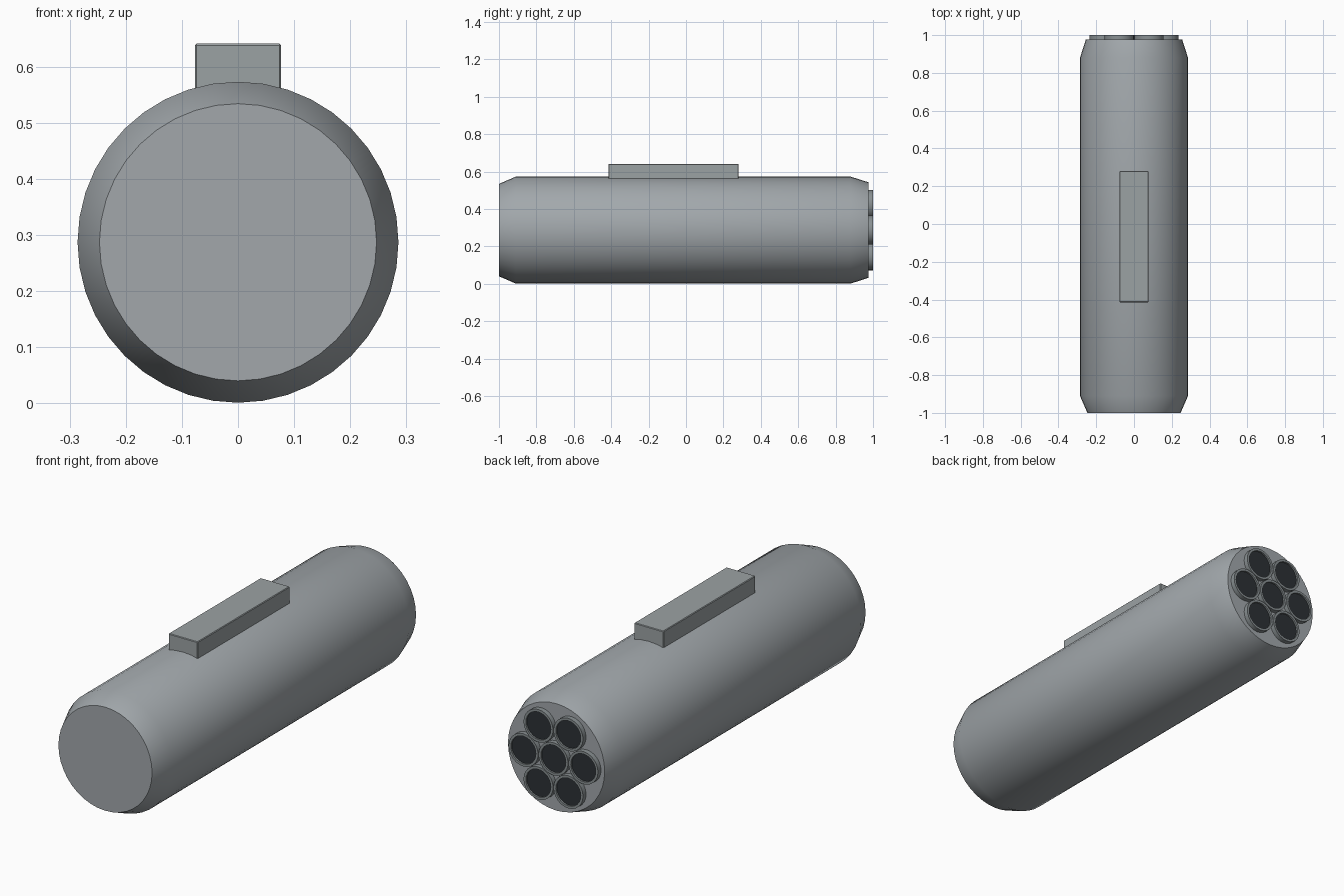
import bpy, bmesh, math

if "Cube" in bpy.data.objects:
    bpy.data.objects.remove(bpy.data.objects["Cube"])

CZ = 0.287  # height of the pod axis


def material(name, rgb):
    m = bpy.data.materials.new(name)
    m.diffuse_color = (*rgb, 1)
    m.use_nodes = True
    m.node_tree.nodes["Principled BSDF"].inputs["Base Color"].default_value = m.diffuse_color
    return m


def finish(name, bm, mat, angle=None):
    bmesh.ops.recalc_face_normals(bm, faces=bm.faces)
    me = bpy.data.meshes.new(name)
    bm.to_mesh(me)
    bm.free()
    ob = bpy.data.objects.new(name, me)
    bpy.context.collection.objects.link(ob)
    me.materials.append(mat)
    if angle:
        bpy.ops.object.select_all(action='DESELECT')
        ob.select_set(True)
        bpy.context.view_layer.objects.active = ob
        bpy.ops.object.shade_smooth_by_angle(angle=math.radians(angle))
    return ob


def lathe(name, profile, sides, mat, cx=0, cz=CZ):
    """Revolve (radius, y) rings about a lengthwise axis and cap both ends."""
    bm = bmesh.new()
    rings = []
    for r, y in profile:
        rings.append([bm.verts.new((cx + r * math.cos(2 * math.pi * i / sides), y,
                                    cz + r * math.sin(2 * math.pi * i / sides)))
                      for i in range(sides)])
    for a, b in zip(rings, rings[1:]):
        for i in range(sides):
            j = (i + 1) % sides
            bm.faces.new((a[i], a[j], b[j], b[i]))
    bm.faces.new(rings[0])
    bm.faces.new(rings[-1])
    return finish(name, bm, mat, 30)


body_mat = material("pod_grey", (0.36, 0.39, 0.41))
pylon_mat = material("pylon_grey", (0.33, 0.36, 0.37))
rim_mat = material("rim_grey", (0.25, 0.28, 0.29))
dark_mat = material("bore_dark", (0.025, 0.03, 0.035))

# Main pod with tapered ends
lathe("pod_body", [(0.247, -1), (0.286, -0.91), (0.286, 0.88), (0.255, 0.977)], 40, body_mat)

# Mounting block on top
bm = bmesh.new()
bmesh.ops.create_cube(bm, size=1)
for v in bm.verts:
    v.co = (v.co.x * 0.154, v.co.y * 0.695 - 0.067, v.co.z * 0.10 + 0.591)
block = finish("mounting_block", bm, pylon_mat)
bev = block.modifiers.new("edge", 'BEVEL')
bev.width = 0.003
bev.segments = 1

# Seven tubes: one in the middle and six around it
centres = [(0, 0)] + [(0.158 * math.cos(k * math.pi / 3), 0.158 * math.sin(k * math.pi / 3))
                      for k in range(6)]
for n, (x, z) in enumerate(centres):
    lathe(f"tube_rim_{n}", [(0.078, 0.96), (0.078, 1.0), (0.066, 1.0), (0.066, 0.99)],
          24, rim_mat, x, CZ + z)
    lathe(f"tube_bore_{n}", [(0.067, 0.97), (0.067, 0.992)], 24, dark_mat, x, CZ + z)
